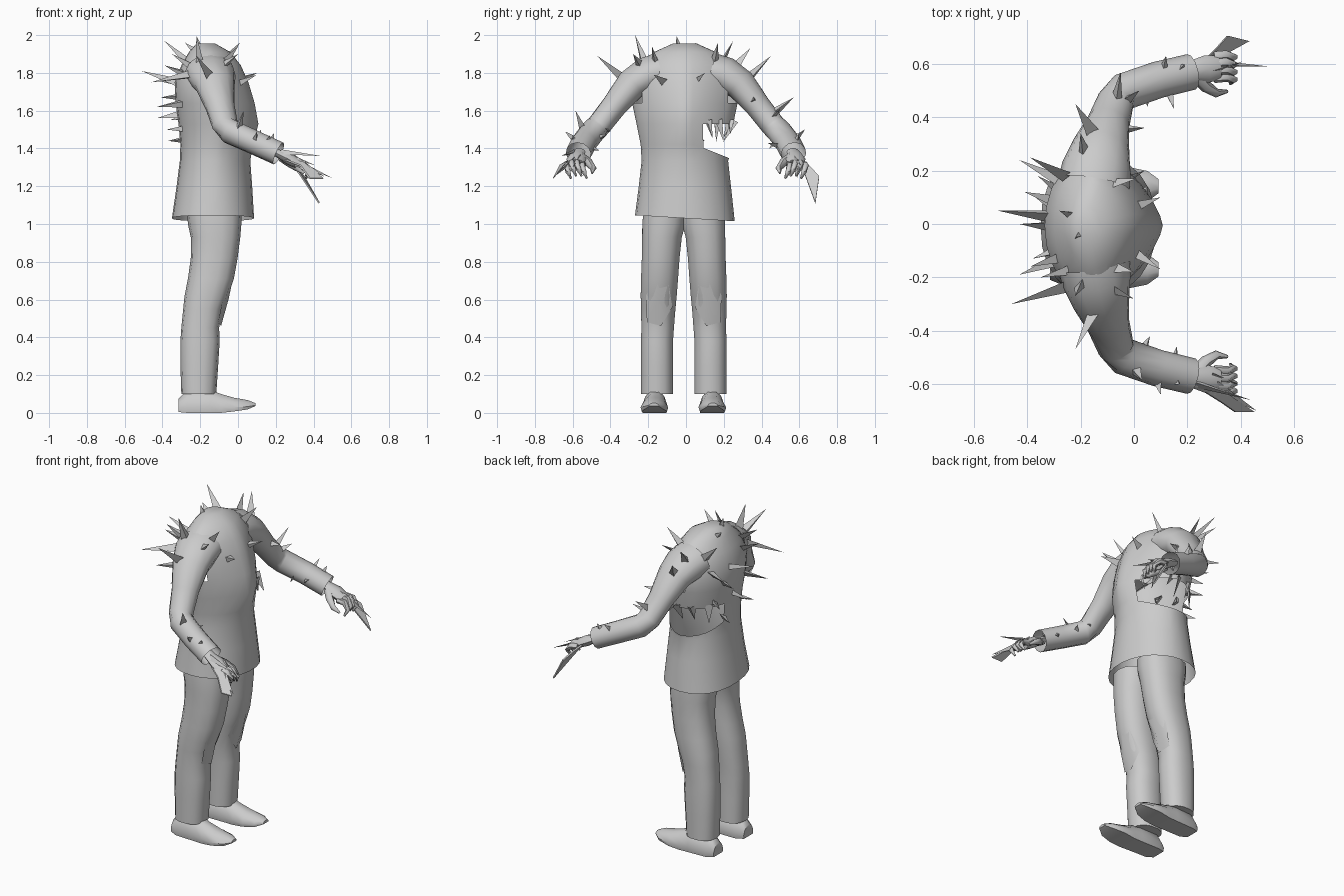
import bpy, bmesh, math, random
from mathutils import Vector
from mathutils.bvhtree import BVHTree

if "Cube" in bpy.data.objects:
    bpy.data.objects.remove(bpy.data.objects["Cube"])

random.seed(4)
grey = bpy.data.materials.new("plain grey")
grey.diffuse_color = (0.6, 0.6, 0.6, 1)
grey.use_nodes = True
grey.node_tree.nodes["Principled BSDF"].inputs["Base Color"].default_value = grey.diffuse_color


def finish(name, bm, angle=45):
    bmesh.ops.recalc_face_normals(bm, faces=bm.faces)
    me = bpy.data.meshes.new(name)
    bm.to_mesh(me)
    bm.free()
    me.materials.append(grey)
    ob = bpy.data.objects.new(name, me)
    bpy.context.collection.objects.link(ob)
    bpy.ops.object.select_all(action='DESELECT')
    ob.select_set(True)
    bpy.context.view_layer.objects.active = ob
    if angle:
        bpy.ops.object.shade_smooth_by_angle(angle=math.radians(angle))
    return ob


def loft(bm, rings, cap_start=True, cap_end=True):
    """Skin a list of equal point rings."""
    loops = [[bm.verts.new(p) for p in r] for r in rings]
    n = len(loops[0])
    for a, b in zip(loops, loops[1:]):
        for i in range(n):
            j = (i + 1) % n
            bm.faces.new((a[i], a[j], b[j], b[i]))
    if cap_start:
        bm.faces.new(loops[0])
    if cap_end:
        bm.faces.new(loops[-1])


def oval(z, xb, xf, y0, y1, n, front=2.4, back=2.4):
    """Horizontal rounded ring with its own front and back fullness."""
    pts = []
    for i in range(n):
        t = 2 * math.pi * i / n
        c, s = math.cos(t), math.sin(t)
        power = front if c > 0 else back
        u = math.copysign(abs(c) ** (2 / power), c)
        v = math.copysign(abs(s) ** (2 / power), s)
        pts.append(((xb + xf) / 2 + u * (xf - xb) / 2, (y0 + y1) / 2 + v * (y1 - y0) / 2, z))
    return pts


def tube(bm, path, radii, n=8, flat=1.0, caps=(True, True)):
    """Round tube along a path, flattened along its upward side."""
    pts = [Vector(p) for p in path]
    rings = []
    for k, p in enumerate(pts):
        d = (pts[min(k + 1, len(pts) - 1)] - pts[max(k - 1, 0)]).normalized()
        side = d.cross(Vector((0, 0, 1))).normalized()
        up = side.cross(d)
        f = flat[k] if isinstance(flat, list) else flat
        rings.append([p + radii[k] * (math.cos(a) * side + f * math.sin(a) * up)
                      for a in (2 * math.pi * i / n for i in range(n))])
    loft(bm, rings, *caps)


def spike(bm, base, tip, r, flat=0.6):
    """Thin pyramid from base to tip."""
    base, tip = Vector(base), Vector(tip)
    d = (tip - base).normalized()
    a = d.orthogonal().normalized()
    b = d.cross(a)
    spin = random.uniform(0, 6)
    ring = [bm.verts.new(base - d * 0.015 + r * (math.cos(t) * a + flat * math.sin(t) * b))
            for t in (spin + i * math.pi * 2 / 3 for i in range(3))]
    top = bm.verts.new(tip)
    for i in range(3):
        bm.faces.new((ring[i], ring[(i + 1) % 3], top))


# Jacket body, ridged at the chest, open at the hem, torn on the +y flank
bm = bmesh.new()
body = [(1.03, -.35, .085, .27, 2.1, 2.3), (1.2, -.325, .075, .25, 1.9, 2.2),
        (1.335, -.308, .065, .235, 1.8, 2.2), (1.42, -.305, .08, .24, 1.6, 2.2),
        (1.53, -.315, .108, .262, 1.4, 2.1), (1.64, -.33, .088, .285, 1.4, 2),
        (1.75, -.335, .055, .285, 1.45, 2), (1.84, -.30, .015, .255, 1.5, 1.9),
        (1.91, -.26, -.04, .17, 1.7, 1.8), (1.955, -.22, -.12, .07, 2, 2)]
loft(bm, [oval(z, xb, xf, -h, h - .012, 24, pf, pb) for z, xb, xf, h, pf, pb in body], False, True)
for v in bm.verts:
    if v.co.z < 1.1:                     # hem slopes slightly to one side
        v.co.z -= v.co.y * 0.06
gone = []
for f in bm.faces:
    c = f.calc_center_median()
    torn = 1.42 < c.z < 1.53 and c.y > .07
    armhole = abs(c.y) > .235 and 1.66 < c.z < 1.82 and -.2 < c.x < -.05
    if torn or armhole:
        gone.append(f)
bmesh.ops.delete(bm, geom=gone, context='FACES')
for v in bm.verts:                       # lower rim of the hole dips outward
    if abs(v.co.z - 1.42) < .01 and v.co.y > .05:
        v.co.z -= .4 * (v.co.y - .05)
trees = [BVHTree.FromBMesh(bm)]
finish("jacket_body", bm, 60)

for s, side in ((-1, "right"), (1, "left")):
    P = lambda x, y, z: (x, y * s, z)
    # Sleeve: broad at the shoulder, sharply bent at the elbow
    bm = bmesh.new()
    path = [P(-.15, .15, 1.80), P(-.14, .21, 1.785), P(-.122, .29, 1.737), P(-.095, .38, 1.625),
            P(-.068, .46, 1.523), P(-.04, .495, 1.488), P(.09, .54, 1.43), P(.215, .57, 1.373)]
    tube(bm, path, [.135, .13, .108, .08, .07, .07, .069, .068], 12,
         [.75, .76, .78, .85, .92, .95, .93, .93], (False, False))
    trees.append(BVHTree.FromBMesh(bm))
    finish(side + "_sleeve", bm, 60)

    # Hand: palm, four curled fingers and a thumb
    bm = bmesh.new()
    tube(bm, [P(.19, .565, 1.383), P(.22, .575, 1.37), P(.27, .58, 1.345), P(.315, .585, 1.32)],
         [.035, .038, .052, .045], 8, .6)
    for i in range(4):
        y, z = .545 + i * .028, 1.335 - abs(i - 1.5) * .012
        tube(bm, [P(.30, y, z), P(.345, y + .004, z - .005), P(.375, y - .004, z - .04),
                  P(.36, y - .02, z - .075)], [.017, .017, .014, .006], 6)
    tube(bm, [P(.23, .555, 1.355), P(.27, .515, 1.325), P(.31, .49, 1.295),
              P(.35, .497, 1.27)], [.024, .023, .017, .006], 6)
    finish(side + "_hand", bm, 60)

    # Trouser leg
    bm = bmesh.new()
    leg = [(.10, -.30, -.115, .055, .228), (.25, -.305, -.105, .055, .228),
           (.38, -.305, -.097, .055, .228), (.45, -.30, -.10, .05, .226),
           (.55, -.29, -.08, .042, .228), (.62, -.283, -.052, .035, .23),
           (.71, -.265, -.022, .028, .228), (.82, -.25, -.002, .02, .224),
           (.93, -.25, .012, .008, .222), (1.0, -.265, .018, -.012, .222),
           (1.06, -.27, .02, -.012, .216)]
    loft(bm, [[(x, y * s - .012, w) for x, y, w in oval(z, xb, xf, a, b, 14, 2.3, 2.4)]
              for z, xb, xf, a, b in leg], True, False)
    tree = BVHTree.FromBMesh(bm)
    finish(side + "_trouser_leg", bm, 50)

    # Knee patch draped over the front of the leg
    bm = bmesh.new()
    rim = []
    for y, z, lift in ((.14, .76, .0), (.20, .62, .004), (.195, .48, .01), (.12, .46, .012),
                       (.06, .56, .008), (.08, .68, .0), (.135, .6, .01)):
        hit = tree.ray_cast(Vector((1, y * s - .012, z)), Vector((-1, 0, 0)))[0]
        rim.append(bm.verts.new(hit + Vector((lift, 0, 0))))
    for i in range(6):
        bm.faces.new((rim[i], rim[(i + 1) % 6], rim[6]))
    finish(side + "_knee_patch", bm, 60)

    # Shoe with a wide sole and a lifted, narrowing toe
    bm = bmesh.new()
    rings = []
    for x, low, top, w in ((-.315, .005, .075, .045), (-.27, 0, .12, .062), (-.15, 0, .122, .064),
                           (-.09, 0, .1, .066), (-.02, .008, .08, .07), (.05, .018, .068, .055),
                           (.092, .036, .052, .025)):
        yc = s * (.152 + .02 * (x + .1)) - .014
        prof = ((-.95, 0), (.95, 0), (1.05, .3), (.8, .7), (.35, 1), (-.35, 1), (-.8, .7), (-1.05, .3))
        rings.append([(x, yc + u * w, low + v * (top - low)) for u, v in prof])
    loft(bm, rings)
    finish(side + "_shoe", bm, 50)

# Claws and blades on the hands: base, tip, radius
bm = bmesh.new()
for base, tip, r in (((.3, .6, 1.34), (.505, .59, 1.24), .02), ((.3, .57, 1.35), (.41, .61, 1.31), .015),
                     ((.31, -.61, 1.33), (.46, -.70, 1.25), .03), ((.24, -.60, 1.38), (.44, -.66, 1.36), .02),
                     ((.3, -.57, 1.35), (.39, -.6, 1.3), .018)):
    spike(bm, base, tip, r, .5)
finish("hand_claws", bm, 0)
bm = bmesh.new()
blades = (((.27, .62, 1.34), (.31, .66, 1.30), (.35, .705, 1.25), (.43, .685, 1.11), (.33, .63, 1.26)),
          ((.25, -.62, 1.34), (.33, -.67, 1.31), (.38, -.705, 1.24), (.45, -.705, 1.24), (.34, -.63, 1.33)))
for pts in blades:
    loft(bm, [[Vector(p) + Vector((o, 0, o)) for p in pts] for o in (-.003, .003)])
finish("hand_blades", bm, 0)

# Spikes grow from the nearest point of the jacket to each tip
tips = [(-.51, .05, 1.81), (-.43, .24, 1.76), (-.46, -.30, 1.75), (-.43, 0, 1.56),
        (-.43, -.19, 1.62), (-.41, .12, 1.67), (-.38, -.13, 1.50), (-.37, .1, 1.44),
        (-.39, .25, 1.97), (-.39, -.16, 1.84), (-.22, .45, 1.89), (-.22, -.47, 1.89),
        (-.22, -.27, 2.0), (-.28, .05, 1.96), (.01, .17, 1.96), (.10, .10, 1.80),
        (.10, -.17, 1.79), (.0, -.28, 1.90), (-.22, -.05, 1.995), (.0, -.18, 1.94),
        (-.36, .18, 1.55), (-.35, -.2, 1.90), (-.2, .34, 1.93), (.04, .36, 1.66)]
arm_tips = [(-.05, .57, 1.67), (.02, .50, 1.61), (.15, .43, 1.43), (.05, .44, 1.40),
            (.12, .63, 1.50), (.19, .60, 1.48), (.03, -.585, 1.60), (.06, -.42, 1.47),
            (.16, -.46, 1.39), (.1, -.64, 1.49), (-.02, -.40, 1.49), (.17, -.60, 1.47)]
bm = bmesh.new()
for tip in tips + arm_tips:
    hit = min((t.find_nearest(Vector(tip)) for t in trees), key=lambda h: h[3])
    spike(bm, hit[0], tip, .018 + .1 * min(hit[3], .14))
finish("jacket_spikes", bm, 0)

# Jagged teeth along the upper rim of the torn hole
bm = bmesh.new()
for x, y, dx, dy, dz in ((.04, .12, .0, .02, -.08), (.0, .18, .04, .02, -.1), (-.07, .235, .03, .0, -.06),
                         (-.12, .248, 0, -.05, -.1), (-.2, .23, 0, -.03, -.08), (-.27, .16, 0, 0, -.1)):
    spike(bm, (x, y, 1.535), (x + dx, y + dy, 1.535 + dz), .03, .35)
finish("hole_teeth", bm, 0)
